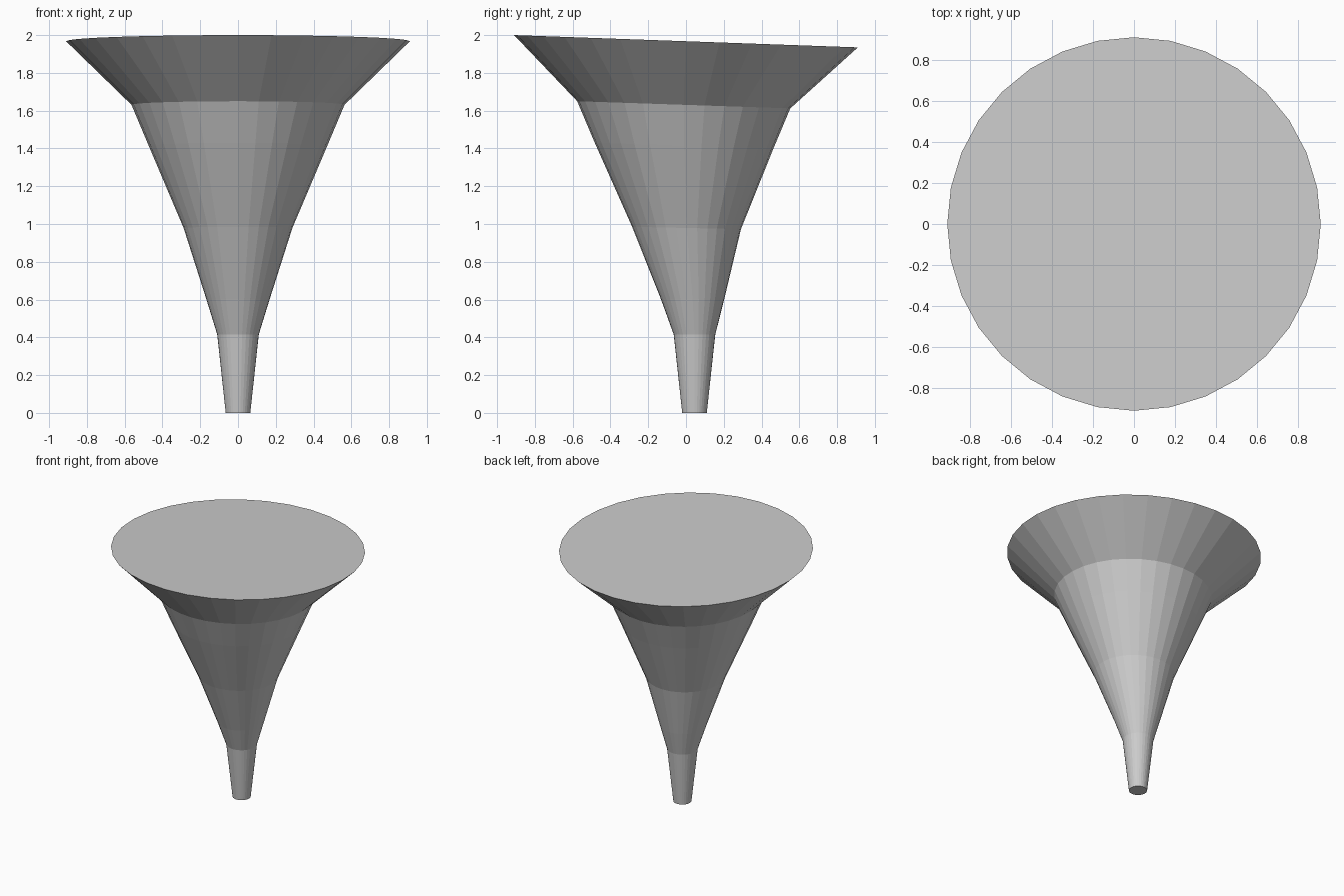
import bpy, bmesh
from math import cos, sin, pi

if "Cube" in bpy.data.objects:
    bpy.data.objects.remove(bpy.data.objects["Cube"])

SIDES = 32
# Rings along the bent horn: centre y, radius, z at front edge, z at back edge
RINGS = [
    (0.045, 0.065, 0.00, 0.00),
    (0.045, 0.110, 0.415, 0.415),
    (0.035, 0.167, 0.60, 0.60),
    (0.003, 0.288, 0.985, 0.973),
    (-0.010, 0.473, 1.43, 1.40),
    (-0.012, 0.564, 1.65, 1.612),
    (0.000, 0.910, 2.00, 1.935),
]


def make_horn(name, rings):
    bm = bmesh.new()
    loops = []
    for cy, r, z_front, z_back in rings:
        mid, tilt = (z_front + z_back) / 2, (z_back - z_front) / 2
        angles = [2 * pi * i / SIDES for i in range(SIDES)]
        loops.append([bm.verts.new((r * cos(a), cy + r * sin(a), mid + tilt * sin(a)))
                      for a in angles])
    # Side walls
    for low, high in zip(loops, loops[1:]):
        for i in range(SIDES):
            j = (i + 1) % SIDES
            bm.faces.new((low[i], low[j], high[j], high[i]))
    # Closed mouth and foot
    bm.faces.new(loops[-1])
    bm.faces.new(loops[0][::-1])
    mesh = bpy.data.meshes.new(name)
    bm.to_mesh(mesh)
    bm.free()
    obj = bpy.data.objects.new(name, mesh)
    bpy.context.collection.objects.link(obj)
    return obj


make_horn("flared_horn", RINGS)
